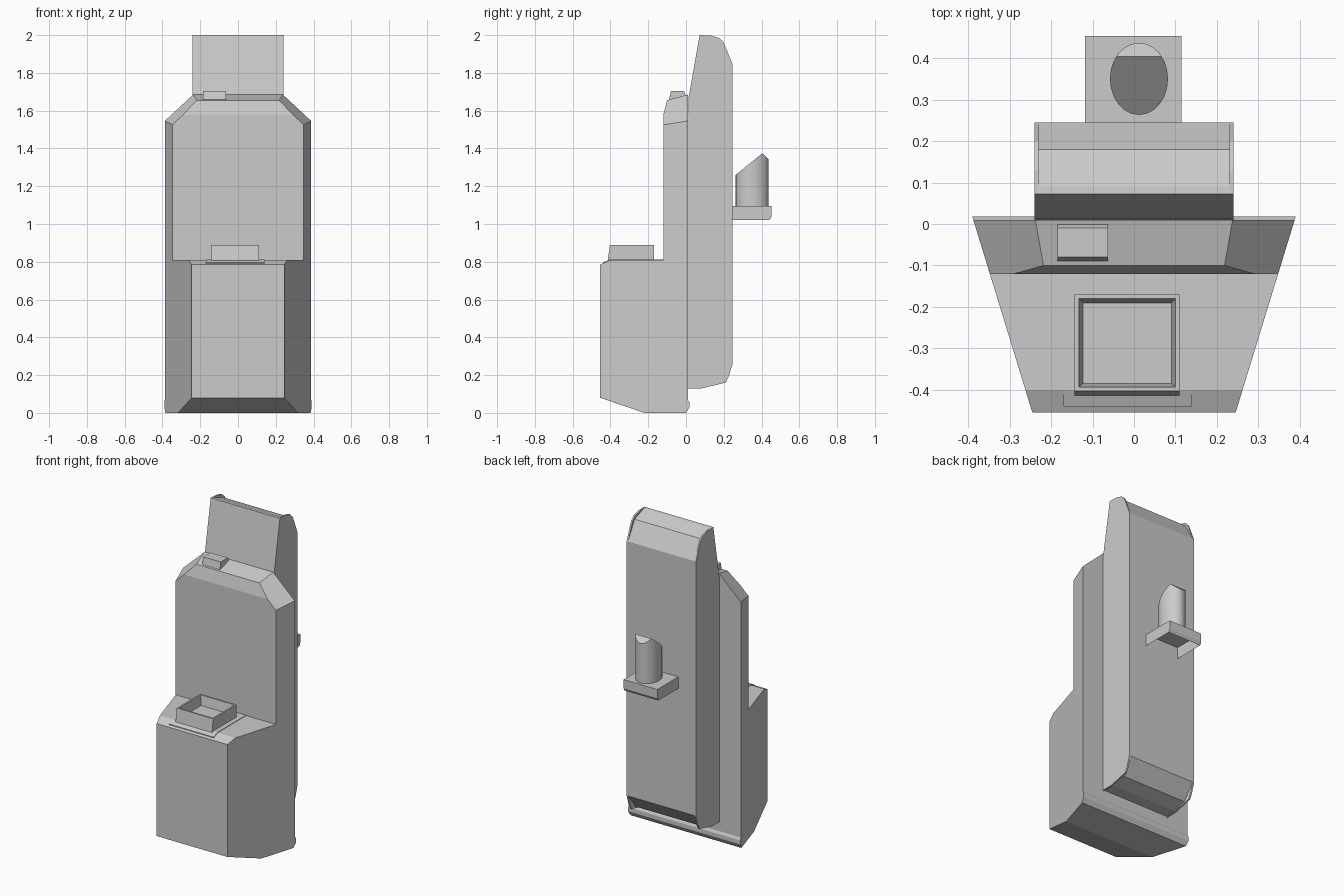
import bpy, bmesh, math
from mathutils import Vector

if "Cube" in bpy.data.objects:
    bpy.data.objects.remove(bpy.data.objects["Cube"])


def finish(bm, name):
    bmesh.ops.recalc_face_normals(bm, faces=bm.faces)
    mesh = bpy.data.meshes.new(name)
    bm.to_mesh(mesh)
    bm.free()
    ob = bpy.data.objects.new(name, mesh)
    bpy.context.collection.objects.link(ob)
    return ob


def prism(profile, left, right):
    """Side profile (y, z) spanned between x = left(y) and x = right(y)."""
    bm = bmesh.new()
    a = [bm.verts.new((left(y), y, z)) for y, z in profile]
    b = [bm.verts.new((right(y), y, z)) for y, z in profile]
    bm.faces.new(a)
    bm.faces.new(b[::-1])
    for i in range(len(a)):
        j = (i + 1) % len(a)
        bm.faces.new((a[i], b[i], b[j], a[j]))
    return bm


def bar(name, profile, x0, x1):
    return finish(prism(profile, lambda y: x0, lambda y: x1), name)


def cut(bm, co, no):
    geom = bm.verts[:] + bm.edges[:] + bm.faces[:]
    res = bmesh.ops.bisect_plane(bm, geom=geom, plane_co=co, plane_no=no, clear_outer=True)
    edges = [e for e in res["geom_cut"] if isinstance(e, bmesh.types.BMEdge)]
    bmesh.ops.contextual_create(bm, geom=edges)


# Main body: stepped profile tapering to the front, shoulders cut off
def half_width(y):
    return 0.39 - (0.018 - y) * 0.3065


body = prism([(-0.455, 0.08), (-0.455, 0.785), (-0.40, 0.81), (-0.12, 0.81),
              (-0.12, 1.58), (-0.10, 1.655), (0.01, 1.685), (0.01, 0.07),
              (0.018, 0.055), (0.018, 0.03), (0.0, 0.0), (-0.22, 0.0)],
             lambda y: -half_width(y), half_width)
for s in (-1, 1):
    p = Vector((s * 0.388, 0.01, 1.545))
    n = (Vector((s * 0.238, 0.01, 1.685)) - p).cross(Vector((s * 0.348, -0.12, 1.525)) - p)
    if n.z < 0:
        n.negate()
    cut(body, p, n)
finish(body, "main_body")

# Back panel with thin rounded cheeks on both sides
bar("back_panel", [(0.01, 0.135), (0.085, 0.135), (0.17, 0.16), (0.245, 0.255), (0.245, 1.85),
                   (0.18, 1.965), (0.09, 1.998), (0.072, 2.0), (0.012, 1.66)], -0.23, 0.23)
cheek = [(0.01, 0.13), (0.085, 0.13), (0.21, 0.16), (0.225, 0.19), (0.245, 0.255),
         (0.245, 1.85), (0.20, 1.96), (0.175, 1.985), (0.13, 1.998), (0.072, 2.0), (0.012, 1.66)]
for side, x in (("left", -0.24), ("right", 0.23)):
    bar(side + "_panel_cheek", cheek, x, x + 0.01)

# Small button on top
bar("top_button", [(-0.1, 1.63), (-0.09, 1.655), (-0.08, 1.703), (-0.01, 1.703),
                   (0.0, 1.68), (0.0, 1.63)], -0.185, -0.063)

# Thin mat under the tray
bar("tray_mat", [(-0.44, 0.79), (-0.44, 0.797), (-0.40, 0.813), (-0.12, 0.813), (-0.12, 0.79)],
    -0.17, 0.14)

# Open tray: stacked rectangles bridged from the outside to the inner floor
bm = bmesh.new()
rings = []
for x0, x1, y0, y1, z in ((-0.143, 0.11, -0.415, -0.17, 0.80),
                          (-0.143, 0.11, -0.403, -0.17, 0.89),
                          (-0.133, 0.10, -0.393, -0.18, 0.89),
                          (-0.123, 0.09, -0.385, -0.19, 0.83)):
    rings.append([bm.verts.new((x, y, z)) for x, y in ((x0, y0), (x1, y0), (x1, y1), (x0, y1))])
for lo, hi in zip(rings, rings[1:]):
    for i in range(4):
        j = (i + 1) % 4
        bm.faces.new((lo[i], lo[j], hi[j], hi[i]))
bm.faces.new(rings[-1])
bm.faces.new(rings[0][::-1])
finish(bm, "front_tray")

# Rear bracket: shallow box left open underneath and against the panel
bm = prism([(0.243, 1.022), (0.443, 1.022), (0.453, 1.04), (0.453, 1.095), (0.243, 1.095)],
           lambda y: -0.118, lambda y: 0.115)
bm.normal_update()
bmesh.ops.recalc_face_normals(bm, faces=bm.faces)
bmesh.ops.delete(bm, geom=[f for f in bm.faces if f.normal.z < -0.9 or f.normal.y < -0.9],
                 context="FACES")
finish(bm, "rear_bracket")

# Rear post: oval cylinder with a slanted top and clipped tip
bm = bmesh.new()
bmesh.ops.create_cone(bm, cap_ends=True, segments=24, radius1=1, radius2=1, depth=1)
for v in bm.verts:
    v.co = Vector((0.012 + v.co.x * 0.07, 0.35 + v.co.y * 0.087, 1.245 + v.co.z * 0.3))
cut(bm, (0, 0.263, 1.26), (0, -0.115, 0.142))
cut(bm, (0, 0.405, 1.373), (0, 0.7, 0.75))
post = finish(bm, "rear_post")
bpy.context.view_layer.objects.active = post
post.select_set(True)
bpy.ops.object.shade_smooth_by_angle(angle=math.radians(30))
